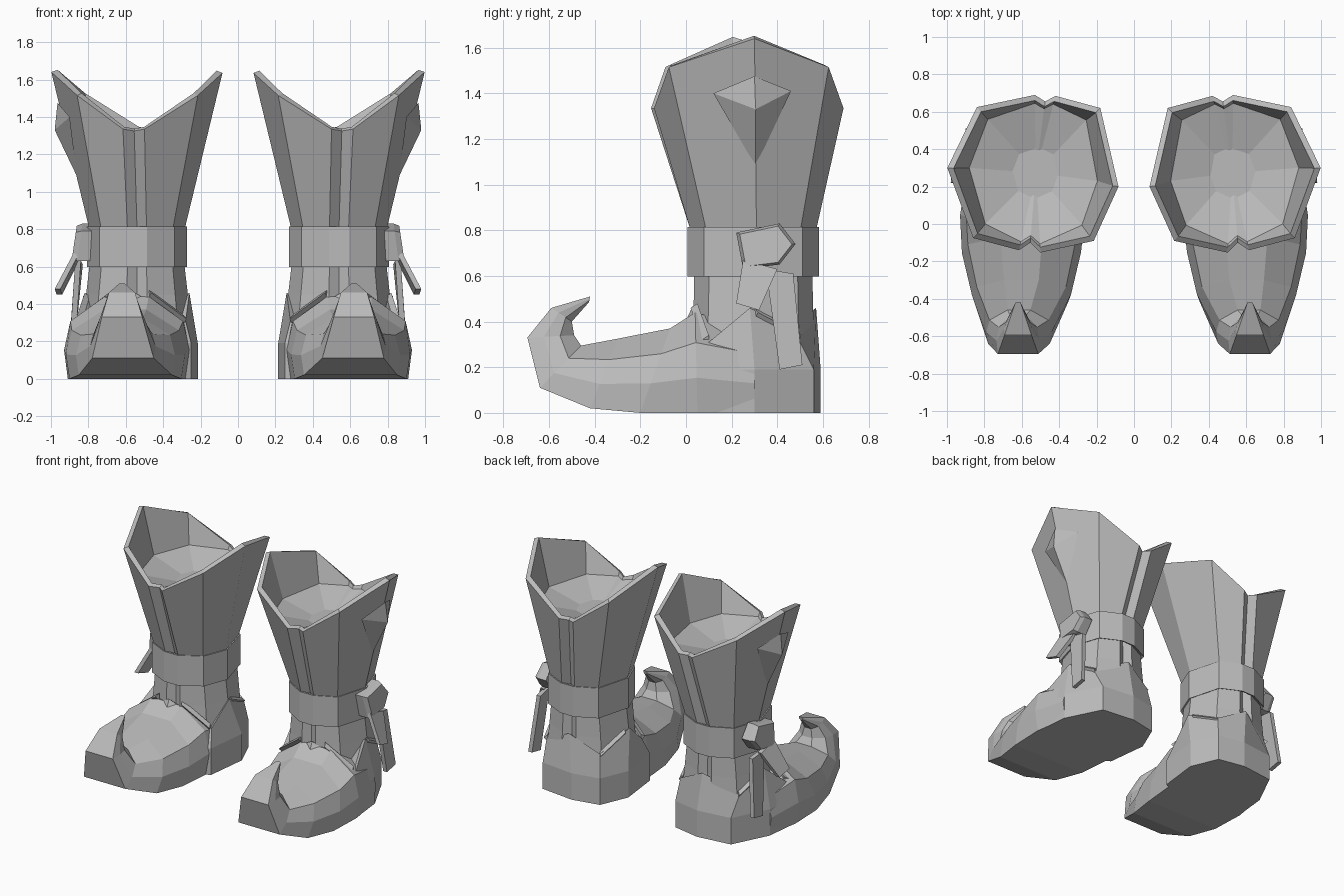
import bpy, bmesh
from mathutils import Vector

cube = bpy.data.objects.get("Cube")
if cube:
    bpy.data.objects.remove(cube, do_unlink=True)

GREY = (0.5, 0.5, 0.5, 1.0)
leather = bpy.data.materials.new("grey leather")
leather.use_nodes = True
leather.diffuse_color = GREY
leather.node_tree.nodes["Principled BSDF"].inputs["Base Color"].default_value = GREY


def loft(name, rings, loop=False):
    """Skin a list of equal rings, cap (or join) the ends, mirror to the other boot."""
    bm = bmesh.new()
    rows = [[bm.verts.new(p) for p in ring] for ring in rings]
    n = len(rows[0])
    pairs = list(zip(rows, rows[1:]))
    if loop:
        pairs.append((rows[-1], rows[0]))
    for a, b in pairs:
        for i in range(n):
            j = (i + 1) % n
            bm.faces.new((a[i], a[j], b[j], b[i]))
    if not loop:
        bm.faces.new(rows[0])
        bm.faces.new(rows[-1])
    bmesh.ops.recalc_face_normals(bm, faces=bm.faces[:])
    mesh = bpy.data.meshes.new(name)
    bm.to_mesh(mesh)
    bm.free()
    mesh.materials.append(leather)
    obj = bpy.data.objects.new(name, mesh)
    bpy.context.collection.objects.link(obj)
    mirror = obj.modifiers.new("other boot", 'MIRROR')
    mirror.use_mirror_merge = False
    return obj


# Shaft cross-section: side ridges, corners, and a recessed seam front and back
SECTION = [(-1, -.1), (-.75, -.7), (-.2, -1), (0, -.88), (.2, -1), (.75, -.75),
           (1, .05), (.75, .75), (.2, 1), (0, .88), (-.2, 1), (-.75, .75)]
CENTRE = Vector((.54, .295, 0))


def ring(rx, ry, z, seams=True):
    return [CENTRE + Vector((x * rx, y * ry, z)) for x, y in SECTION if seams or x != 0]


def shrink(points, k, dz=0.0):
    mid = sum(points, Vector()) / len(points)
    return [Vector((mid.x + (p.x - mid.x) * k, mid.y + (p.y - mid.y) * k, p.z + dz))
            for p in points]


# Flared shaft with peaked sides, rim thickness and a shallow closed inside
rim = [Vector(p) for p in [
    (.083, .2, 1.635), (.215, -.09, 1.515), (.5, -.153, 1.335), (.555, -.1, 1.325),
    (.615, -.14, 1.335), (.86, -.075, 1.515), (.998, .3, 1.64), (.84, .625, 1.515),
    (.53, .69, 1.335), (.475, .655, 1.325), (.42, .685, 1.335), (.18, .62, 1.515)]]
base = ring(.255, .275, .8)
lip = shrink(rim, .93, .012)
well = []
for top, low in zip(rim, base):
    well.append(top.lerp(low, (top.z - 1.32) / (top.z - low.z)))
well = shrink(well, .9)
pit = [Vector((p.x, p.y, 1.25)) for p in shrink(well, .35)]
loft("shaft", [base, rim, lip, well, pit])

# Ankle under the strap, widening into the heel
loft("ankle", [ring(.3, .275, .2), ring(.272, .262, .45), ring(.25, .258, .64)])

# Strap around the ankle
loft("ankle_strap", [ring(.245, .265, .61, False), ring(.268, .288, .598, False),
                     ring(.268, .288, .815, False), ring(.245, .265, .81, False)], loop=True)

# Heel body with a zigzag collar lying on the ankle
sole = [Vector(p) for p in [(.57, -.1, 0), (.905, .05, 0), (.88, .3, 0), (.75, .56, 0),
                            (.5, .59, 0), (.3, .55, 0), (.215, .35, 0), (.25, .05, 0)]]
collar = [Vector(p) for p in [(.57, .03, .47), (.87, .1, .31), (.82, .28, .46), (.77, .48, .35),
                              (.53, .57, .46), (.32, .52, .35), (.26, .27, .46), (.28, .1, .31)]]
middle = shrink(sole, 1.0, .19)
loft("heel", [sole, middle, collar, shrink(collar, .9, -.02)])


def fold(name, a, b, out):
    """Thin wedge of leather standing proud of the collar from a to b."""
    loft(name, [[p, p + Vector((0, 0, -.05)), p + out] for p in (Vector(a), Vector(b))])


fold("front_inner_fold", (.48, .05, .48), (.29, .1, .34), Vector((-.015, -.03, -.02)))
fold("front_outer_fold", (.66, .05, .48), (.85, .1, .34), Vector((.015, -.03, -.02)))
fold("back_inner_fold", (.28, .3, .46), (.33, .51, .36), Vector((-.02, .015, -.02)))
fold("back_outer_fold", (.81, .3, .46), (.76, .49, .36), Vector((.02, .015, -.02)))

# Foot and curled toe: bottom (y, z), top (y, z), half width, centre x
PROFILE = [(-.94, 0), (-1, .35), (-.9, .7), (-.35, 1), (.35, 1), (.9, .7), (1, .35), (.94, 0)]
STEPS = [((.3, 0), (.3, .37), .325, .565), ((.05, 0), (.04, .44), .335, .595),
         ((-.2, 0), (-.07, .37), .318, .602), ((-.42, .02), (-.3, .325), .265, .602),
         ((-.64, .11), (-.46, .295), .175, .615), ((-.695, .33), (-.49, .34), .115, .62),
         ((-.59, .46), (-.5, .4), .075, .62), ((-.42, .51), (-.425, .485), .015, .62)]
foot = []
for low, high, half, cx in STEPS:
    foot.append([(cx + u * half, low[0] + (high[0] - low[0]) * v, low[1] + (high[1] - low[1]) * v)
                 for u, v in PROFILE])
loft("foot", foot)

# Faceted stud on the outer side of the shaft
stud = [(.965, .3, 1.475), (.9, .12, 1.4), (.86, .305, 1.08), (.89, .46, 1.41)]
tip = Vector((.98, .305, 1.33))
loft("side_stud", [stud, [tip.lerp(Vector(p), .02) for p in stud]])

# Knot, slanting outward to its lower edge, and two hanging strap ends
knot = [(.22, .79), (.41, .83), (.48, .74), (.41, .65), (.25, .63)]
loft("strap_knot", [[(.78, y, z) for y, z in knot],
                    [(.94 - z * .13, y, z) for y, z in knot],
                    [(.97 - z * .13, .35 + (y - .35) * .88, .73 + (z - .73) * .88) for y, z in knot]])


def strap_end(name, quad, thick=.03):
    loft(name, [quad, [(x - thick, y, z) for x, y, z in quad]])


strap_end("short_strap_end", [(.88, .25, .67), (.88, .4, .63), (.97, .32, .45), (.98, .22, .48)])
strap_end("long_strap_end", [(.87, .35, .63), (.86, .47, .61), (.9, .51, .21), (.9, .41, .19)])
